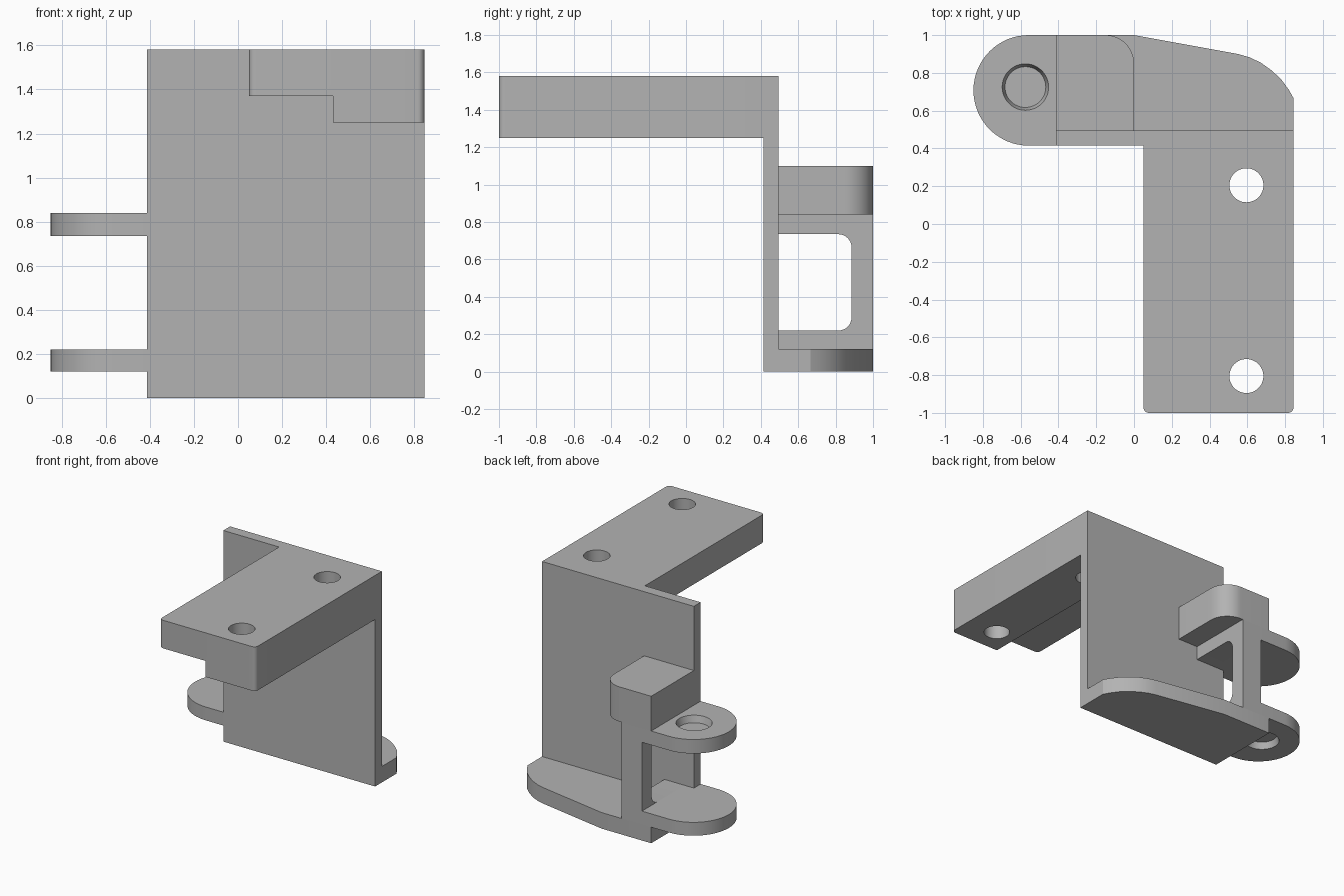
import bpy, bmesh, math

cube = bpy.data.objects.get("Cube")
if cube:
    bpy.data.objects.remove(cube, do_unlink=True)

grey = bpy.data.materials.new("plain grey")
grey.use_nodes = True
grey.diffuse_color = (0.45, 0.45, 0.45, 1)
bsdf = grey.node_tree.nodes["Principled BSDF"]
bsdf.inputs["Base Color"].default_value = (0.45, 0.45, 0.45, 1)


def arc(cx, cy, r, start, end, steps=8):
    """Points along an arc, angles in degrees."""
    angles = [math.radians(start + (end - start) * i / steps) for i in range(steps + 1)]
    return [(cx + r * math.cos(a), cy + r * math.sin(a)) for a in angles]


def prism(name, outline, low, high, axis="z"):
    """Extrude an outline: (x, y) along z, (y, z) along x or (x, z) along y."""
    place = {"z": lambda a, b, c: (a, b, c),
             "x": lambda a, b, c: (c, a, b),
             "y": lambda a, b, c: (a, c, b)}[axis]
    bm = bmesh.new()
    base = bm.faces.new([bm.verts.new(place(a, b, low)) for a, b in outline])
    top = bmesh.ops.extrude_face_region(bm, geom=[base])["geom"]
    moved = [v for v in top if isinstance(v, bmesh.types.BMVert)]
    bmesh.ops.translate(bm, verts=moved, vec=place(0, 0, high - low))
    bmesh.ops.recalc_face_normals(bm, faces=bm.faces)
    return finish(name, bm)


def finish(name, bm):
    mesh = bpy.data.meshes.new(name)
    bm.to_mesh(mesh)
    bm.free()
    mesh.materials.append(grey)
    obj = bpy.data.objects.new(name, mesh)
    bpy.context.collection.objects.link(obj)
    return obj


def bore(obj, x, y, low, high, r_low, r_high):
    """Cut a round, optionally tapered, vertical hole."""
    bm = bmesh.new()
    bmesh.ops.create_cone(bm, cap_ends=True, segments=48, radius1=r_low,
                          radius2=r_high, depth=high - low)
    bmesh.ops.translate(bm, verts=bm.verts, vec=(x, y, (low + high) / 2))
    cutter = finish("hole_cutter", bm)
    cutter.hide_render = True
    cut(obj, cutter)


def cut(obj, cutter):
    mod = obj.modifiers.new("cut", "BOOLEAN")
    mod.operation, mod.solver, mod.object = "DIFFERENCE", "EXACT", cutter
    bpy.context.view_layer.objects.active = obj
    bpy.ops.object.modifier_apply(modifier=mod.name)
    bpy.data.objects.remove(cutter, do_unlink=True)


def rect(a0, b0, a1, b1):
    return [(a0, b0), (a1, b0), (a1, b1), (a0, b1)]


# Shared dimensions
LEFT, RIGHT = -0.412, 0.845
FRONT, INNER, BACK = 0.415, 0.495, 1.0
TOP, BASE = 1.58, 0.12
parts = []

# Upright wall
wall = prism("upright_wall", rect(LEFT, 0, RIGHT, TOP), FRONT, INNER, "y")
parts.append(wall)

# Top arm with rounded front corners, stepped underside and two bolt holes
ROUND = 0.03
arm_outline = ([(RIGHT, FRONT), (0.05, FRONT)]
               + arc(0.05 + ROUND, -1 + ROUND, ROUND, 180, 270)
               + arc(RIGHT - ROUND, -1 + ROUND, ROUND, 270, 360))
arm = prism("top_arm", arm_outline, 1.25, TOP)
cut(arm, prism("step_cutter", rect(-0.1, 1.1, 0.43, 1.37), -1.2, 0.6, "y"))
for y in (0.205, -0.805):
    bore(arm, 0.595, y, 1.1, 1.7, 0.09, 0.09)
parts.append(arm)

# Base flange with a sloping back edge and a rounded far corner
flange_outline = [(LEFT, INNER), (RIGHT, INNER), (RIGHT, 0.665), (0.82, 0.71),
                  (0.78, 0.765), (0.73, 0.812), (0.67, 0.855), (0.61, 0.883),
                  (0.55, 0.9), (0.0, BACK), (LEFT, BACK)]
parts.append(prism("base_flange", flange_outline, 0, BASE))

# Window frame web: a C-shaped profile open towards the wall
CORNER, Z0, Z1, SIDE = 0.07, 0.22, 0.735, 0.885
web_outline = ([(INNER, BASE), (BACK, BASE), (BACK, 0.84), (INNER, 0.84), (INNER, Z1)]
               + arc(SIDE - CORNER, Z1 - CORNER, CORNER, 90, 0)
               + arc(SIDE - CORNER, Z0 + CORNER, CORNER, 0, -90)
               + [(INNER, Z0)])
parts.append(prism("window_web", web_outline, -0.335, -0.168, "x"))

# Block above the web with one rounded corner
block_outline = ([(LEFT, INNER), (0, INNER)]
                 + arc(-0.15, BACK - 0.15, 0.15, 0, 90, 12) + [(LEFT, BACK)])
parts.append(prism("upper_block", block_outline, 0.84, 1.10))

# Pair of hinge lugs with tapered blind sockets on their outer faces
LUG_R = (BACK - FRONT) / 2
lug_outline = ([(LEFT, FRONT), (LEFT, INNER), (-0.335, INNER), (-0.335, BACK)]
               + arc(LUG_R - 0.85, FRONT + LUG_R, LUG_R, 90, 270, 32))
upper = prism("upper_lug", lug_outline, Z1, 0.84)
bore(upper, -0.575, 0.725, 0.79, 0.84 + 0.01, 0.108, 0.126)
lower = prism("lower_lug", lug_outline, BASE, Z0)
bore(lower, -0.575, 0.725, BASE - 0.01, 0.17, 0.126, 0.108)
parts += [upper, lower]

# Smooth the curved sides while keeping the edges crisp
bpy.ops.object.select_all(action="DESELECT")
for part in parts:
    part.select_set(True)
bpy.context.view_layer.objects.active = parts[0]
bpy.ops.object.shade_smooth_by_angle(angle=math.radians(25))
